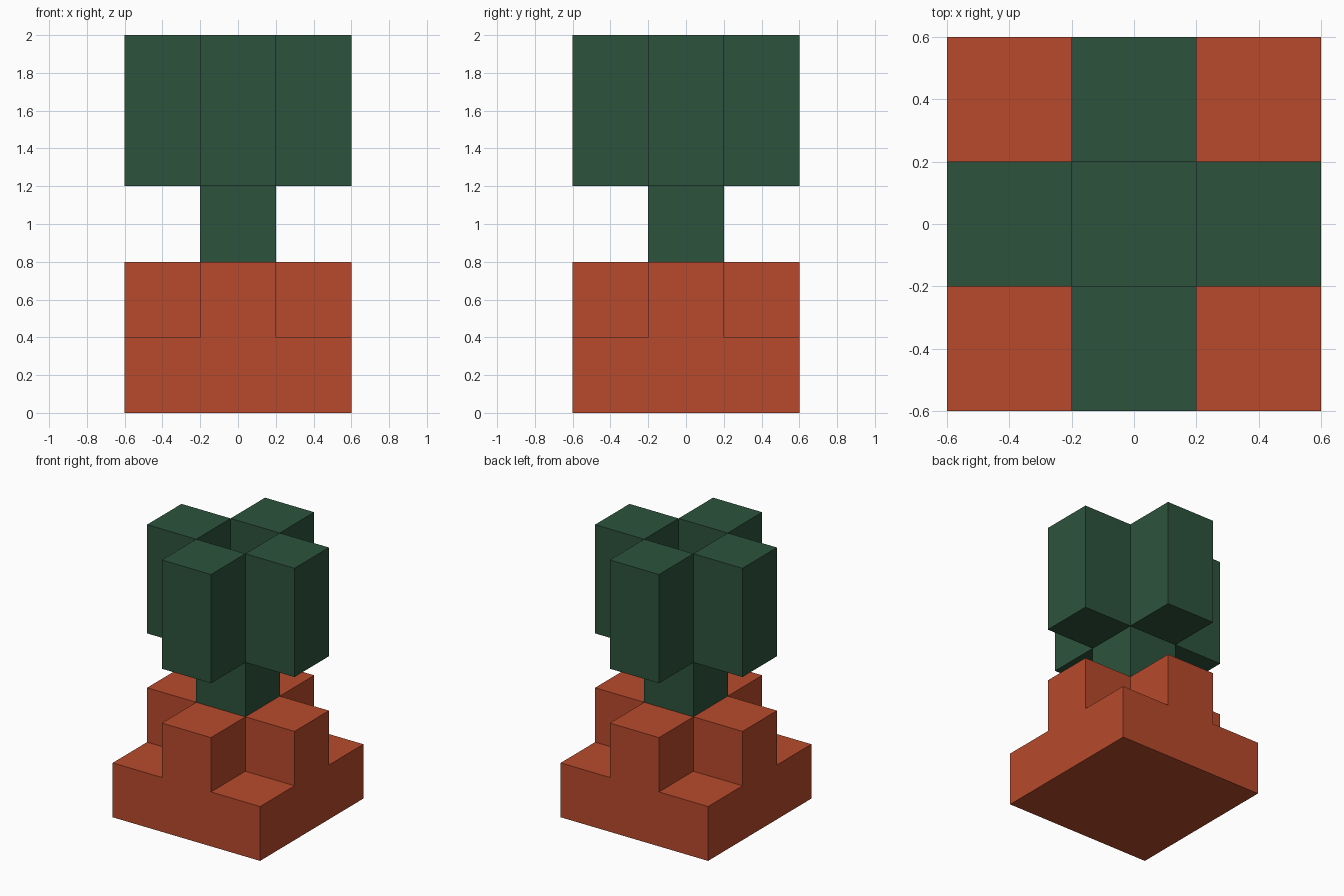
import bpy

if "Cube" in bpy.data.objects:
    bpy.data.objects.remove(bpy.data.objects["Cube"])

U = 0.4  # block size


def material(name, rgb):
    m = bpy.data.materials.new(name)
    m.diffuse_color = (*rgb, 1.0)
    m.use_nodes = True
    m.node_tree.nodes["Principled BSDF"].inputs["Base Color"].default_value = m.diffuse_color
    return m


ORANGE = material("terracotta orange", (0.479, 0.068, 0.025))
GREEN = material("dark leaf green", (0.026, 0.086, 0.045))


def prism(name, outline, z0, z1, mat):
    """Extrude a counter-clockwise outline (in block units) from z0 to z1."""
    n = len(outline)
    verts = [(x * U, y * U, z) for z in (z0, z1) for x, y in outline]
    faces = [list(range(n))[::-1], list(range(n, 2 * n))]
    faces += [[i, (i + 1) % n, n + (i + 1) % n, n + i] for i in range(n)]
    mesh = bpy.data.meshes.new(name)
    mesh.from_pydata(verts, [], faces)
    mesh.materials.append(mat)
    obj = bpy.data.objects.new(name, mesh)
    bpy.context.collection.objects.link(obj)
    return obj


def square(cx, cy, h):
    return [(cx - h, cy - h), (cx + h, cy - h), (cx + h, cy + h), (cx - h, cy + h)]


# Cross outline: one arm's three corners turned through four quarter turns
cross = []
x_y = [(-0.5, -1.5), (0.5, -1.5), (0.5, -0.5)]
for _ in range(4):
    cross += x_y
    x_y = [(-y, x) for x, y in x_y]

# Pot: square slab with a cross-shaped upper step
prism("pot_base", square(0, 0, 1.5), 0.0, 0.4, ORANGE)
prism("pot_step", cross, 0.4, 0.8, ORANGE)

# Stem
prism("stem", square(0, 0, 0.5), 0.8, 1.2, GREEN)

# Four upright leaves around an open centre
for side, x, y in (("front", 0, -1), ("right", 1, 0), ("back", 0, 1), ("left", -1, 0)):
    prism("leaf_" + side, square(x, y, 0.5), 1.2, 2.0, GREEN)
